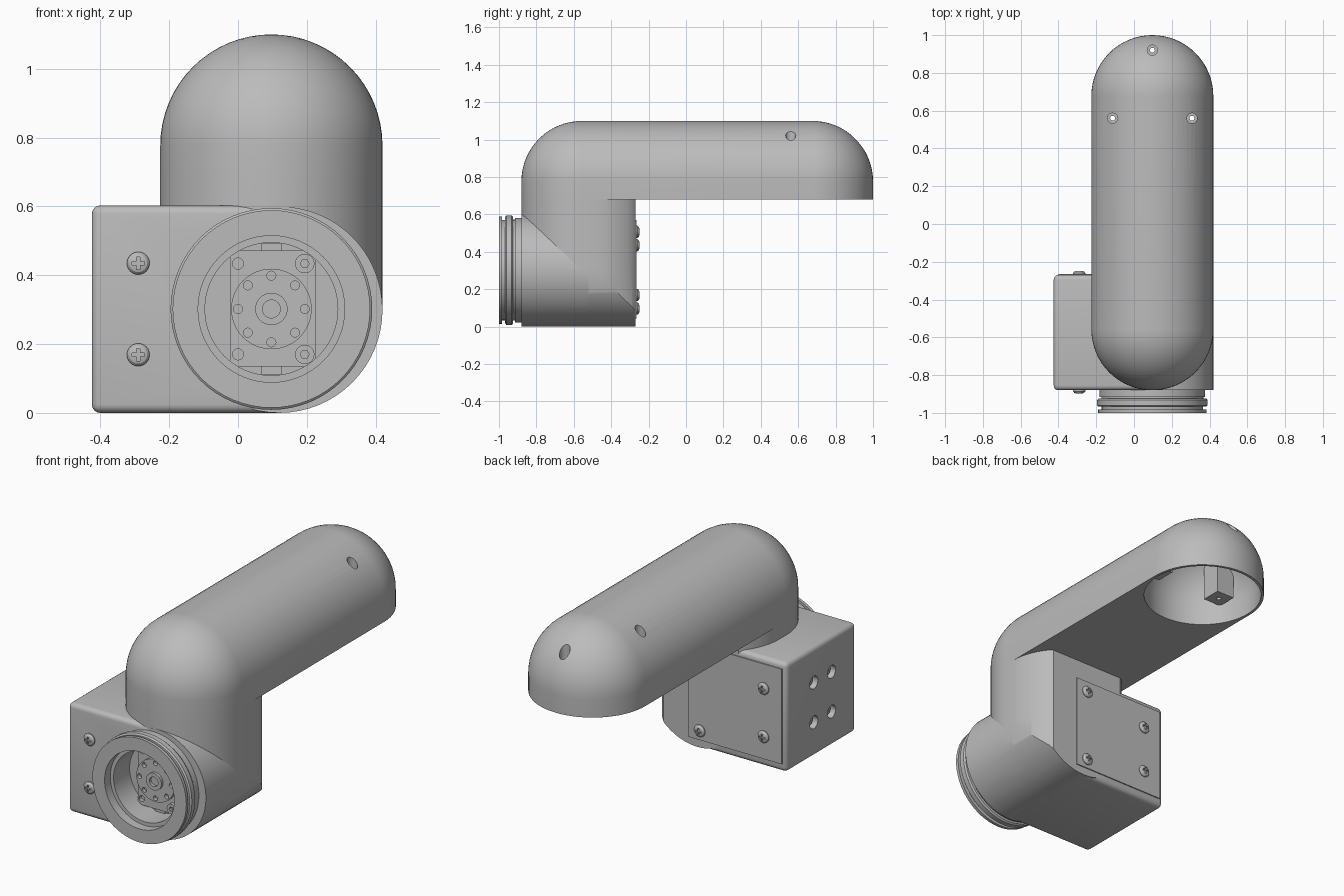
import bpy, bmesh
from math import sin, cos, pi, radians
from mathutils import Vector

if "Cube" in bpy.data.objects:
    bpy.data.objects.remove(bpy.data.objects["Cube"], do_unlink=True)

grey = bpy.data.materials.new("plain grey")
grey.use_nodes = True
grey.diffuse_color = (0.5, 0.5, 0.5, 1)
grey.node_tree.nodes["Principled BSDF"].inputs["Base Color"].default_value = (0.5, 0.5, 0.5, 1)

AX, R = 0.097, 0.323            # arm centre line and radius
FRONT, BACK = -0.88, -0.27      # base front and back
REAR, BEND = 0.677, -0.557      # arm end centres
CZ = 0.302                      # joint axis height
parts = []


def finish(name, bm):
    bmesh.ops.recalc_face_normals(bm, faces=bm.faces)
    mesh = bpy.data.meshes.new(name)
    bm.to_mesh(mesh)
    bm.free()
    mesh.materials.append(grey)
    ob = bpy.data.objects.new(name, mesh)
    bpy.context.collection.objects.link(ob)
    parts.append(ob)
    return ob


def hull(name, points, bevel=0, keep=None):
    """Convex solid around the points, with optional rounded edges."""
    bm = bmesh.new()
    for p in points:
        bm.verts.new(p)
    res = bmesh.ops.convex_hull(bm, input=bm.verts)
    spare = {v for v in res["geom_interior"] + res["geom_unused"] if isinstance(v, bmesh.types.BMVert)}
    bmesh.ops.delete(bm, geom=list(spare), context='VERTS')
    bmesh.ops.dissolve_limit(bm, angle_limit=0.005, verts=bm.verts, edges=bm.edges)
    if bevel:
        edges = [e for e in bm.edges if not keep or not all(keep(v.co) for v in e.verts)]
        bmesh.ops.bevel(bm, geom=edges, offset=bevel, segments=4, profile=0.5, affect='EDGES')
    return finish(name, bm)


def box(name, lo, hi, bevel=0, keep=None):
    return hull(name, [(x, y, z) for x in (lo[0], hi[0]) for y in (lo[1], hi[1])
                       for z in (lo[2], hi[2])], bevel, keep)


def ring(c, r, axis, n=32):
    pts = []
    for i in range(n):
        a, b = r * cos(2 * pi * i / n), r * sin(2 * pi * i / n)
        off = {'x': (0, a, b), 'y': (a, 0, b), 'z': (a, b, 0)}[axis]
        pts.append(Vector(c) + Vector(off))
    return pts


def rod(name, c, axis, length, r, r2=None, n=32):
    d = Vector([length if k == axis else 0 for k in 'xyz'])
    return hull(name, ring(c, r, axis, n) + ring(Vector(c) + d, r2 or r, axis, n))


def boolean(ob, tool, op='DIFFERENCE', keep=False):
    mod = ob.modifiers.new("cut", 'BOOLEAN')
    mod.operation, mod.solver, mod.object = op, 'EXACT', tool
    dg = bpy.context.evaluated_depsgraph_get()
    mesh = bpy.data.meshes.new_from_object(ob.evaluated_get(dg))
    ob.modifiers.clear()
    ob.data = mesh
    if not keep:
        parts.remove(tool)
        bpy.data.objects.remove(tool, do_unlink=True)


def screw(name, x, y, z, out):
    """Domed cross-head screw facing along y."""
    pts = []
    for r, d in ((0.033, -0.01), (0.033, 0.006), (0.026, 0.014), (0.014, 0.018)):
        pts += ring((x, y + out * d, z), r, 'y', 24)
    ob = hull(name, pts)
    for a, b in ((0.018, 0.005), (0.005, 0.018)):
        ys = sorted((y + out * 0.009, y + out * 0.04))
        boolean(ob, box("cross", (x - a, ys[0], z - b), (x + a, ys[1], z + b)))


# Long arm with round ends, flat underneath
pts = []
for cy in (BEND, REAR):
    pts += ring((AX, cy, 0.68), R, 'z', 64) + [Vector((AX, cy, 0.777 + R))]
    for i in range(16):
        t = i * pi / 32
        pts += ring((AX, cy, 0.777 + R * sin(t)), R * cos(t), 'z', 64)
arm = hull("arm_shell", pts)

# Hollow in the rear end, leaving three screw posts
r = 0.308
pts = ring((AX, REAR, 0.6), r, 'z', 64) + [Vector((AX, REAR, 0.777 + r))]
for i in range(16):
    t = i * pi / 32
    pts += ring((AX, REAR, 0.777 + r * sin(t)), r * cos(t), 'z', 64)
hollow = hull("hollow", pts)
holes = [(AX, 0.92), (AX - 0.21, 0.56), (AX + 0.21, 0.56)]
for x, y in holes:
    boolean(hollow, box("post", (x - 0.055, y - 0.055, 0.79), (x + 0.055, y + 0.055, 1.3)))
boolean(arm, hollow)
for x, y in holes:
    boolean(arm, rod("wide_hole", (x, y, 0.85), 'z', 0.4, 0.027))
    boolean(arm, rod("narrow_hole", (x, y, 0.7), 'z', 0.4, 0.013))


# Upright column and level barrel meeting as an elbow
def column_outline(z):
    pts = ring((AX, BEND, z), R, 'z', 64) + ring((AX, -0.49, z), R, 'z', 64)
    return [Vector((p.x, min(p.y, BACK), z)) for p in pts]


def barrel_outline(y):
    return ring((0.12, y, 0.3), 0.3, 'y', 64)


column = hull("column", column_outline(0.3) + column_outline(0.69))
barrel = hull("barrel", [Vector((max(p.x, 0.08), p.y, p.z))
                         for p in barrel_outline(FRONT) + barrel_outline(-0.52)])
elbow = hull("elbow_corner", column_outline(0) + column_outline(0.3))
boolean(elbow, hull("elbow_tool", barrel_outline(FRONT) + barrel_outline(BACK)), 'INTERSECT')

# Side housing with rounded edges
housing = box("side_housing", (-0.425, FRONT, 0), (0.12, BACK, 0.603), 0.025, lambda v: v.x > 0.1)

# Sunken screws in the housing side
for y in (-0.51, -0.665):
    for z in (0.19, 0.41):
        boolean(housing, rod("side_hole", (-0.5, y, z), 'x', 0.13, 0.035))
        head = rod("side_screw", (-0.40, y, z), 'x', 0.04, 0.025)
        boolean(head, rod("socket", (-0.41, y, z), 'x', 0.03, 0.012, n=6))

# Joint opening through the front
opening = rod("opening", (AX, -1.1, CZ), 'y', 0.29, 0.193, n=64)
for ob in (column, barrel, elbow, housing):
    boolean(ob, opening, keep=True)
parts.remove(opening)
bpy.data.objects.remove(opening, do_unlink=True)

# Grooved flange around the opening
profile = [(0.193, -0.86), (0.193, -0.95), (0.213, -0.95), (0.213, -1.0), (0.287, -1.0),
           (0.287, -0.983), (0.268, -0.983), (0.268, -0.967), (0.285, -0.967), (0.293, -0.96),
           (0.293, -0.932), (0.285, -0.924), (0.27, -0.924), (0.27, -0.915), (0.28, -0.915), (0.28, -0.86)]
bm = bmesh.new()
rows = []
for i in range(64):
    a = 2 * pi * i / 64
    rows.append([bm.verts.new((AX + q * cos(a), y, CZ + q * sin(a))) for q, y in profile])
for i in range(64):
    p, q = rows[i - 1], rows[i]
    for j in range(len(profile)):
        bm.faces.new((p[j - 1], p[j], q[j], q[j - 1]))
finish("flange", bm)

# Motor face, round horn and hub inside the opening
motor = box("motor_face", (AX - 0.12, -0.84, 0.135), (AX + 0.13, -0.79, 0.472))
for x in (AX - 0.097, AX + 0.097):
    for z in (CZ - 0.132, CZ + 0.132):
        boolean(motor, rod("motor_hole", (x, -0.9, z), 'y', 0.08, 0.016))
        if x > AX:
            bolt = rod("motor_bolt", (x, -0.86, z), 'y', 0.04, 0.028)
            boolean(bolt, rod("socket", (x, -0.9, z), 'y', 0.06, 0.013, n=6))
horn = rod("horn", (AX, -0.86, CZ), 'y', 0.04, 0.117, n=48)
for i in range(8):
    a = i * pi / 4
    boolean(horn, rod("horn_hole", (AX + 0.097 * cos(a), -0.9, CZ + 0.097 * sin(a)), 'y', 0.06, 0.013, n=16))
hub = rod("hub", (AX, -0.875, CZ), 'y', 0.04, 0.047)
boolean(hub, rod("hub_hole", (AX, -0.9, CZ), 'y', 0.04, 0.026))
for side in (-1, 1):
    z = CZ + side * 0.178
    box("motor_rib", (AX - 0.03, -0.82, z - 0.012), (AX + 0.03, -0.79, z + 0.012))

# Back cover plate and screws
box("back_plate", (-0.4, -0.28, 0.045), (0.17, -0.264, 0.57))
for x, half in ((-0.29, 0.133), (0.1, 0.205)):
    for s in (-1, 1):
        screw("back_screw", x, -0.266, CZ + s * half, 1)
        if x < 0:
            screw("front_screw", x, FRONT, CZ + s * half, -1)

# Smooth curved surfaces, keep edges sharp
bpy.ops.object.select_all(action='DESELECT')
for ob in parts:
    ob.select_set(True)
bpy.context.view_layer.objects.active = arm
bpy.ops.object.shade_smooth_by_angle(angle=radians(30))
